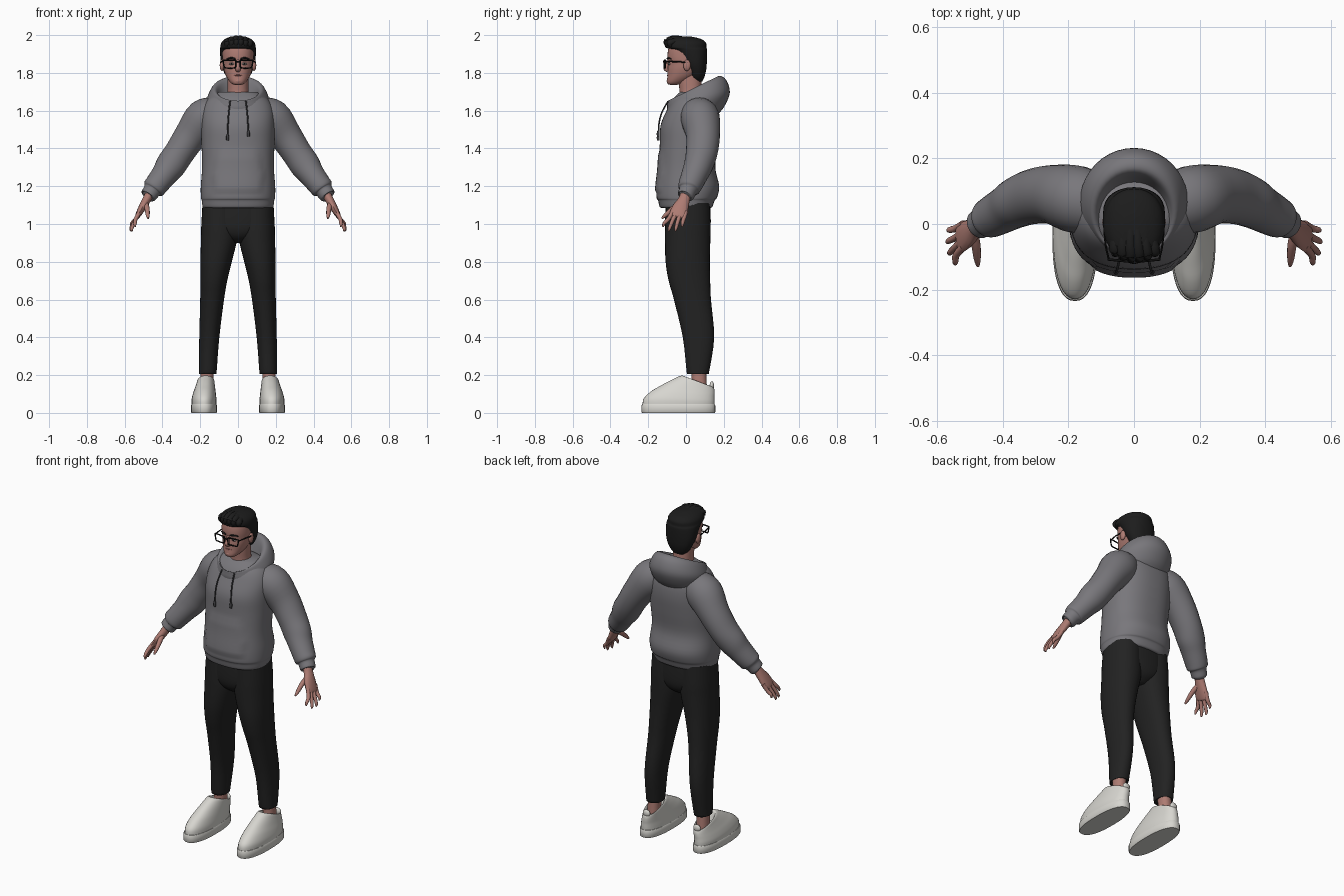
import bpy, bmesh, math
from mathutils import Vector


def material(name, rgb):
    m = bpy.data.materials.new(name)
    m.diffuse_color = (*rgb, 1)
    return m


GREY = material("hoodie grey", (0.19, 0.185, 0.2))
BLACK = material("trouser black", (0.016, 0.016, 0.016))
HAIR = material("hair black", (0.012, 0.012, 0.012))
SKIN = material("skin", (0.42, 0.2, 0.17))
LIP = material("lip", (0.3, 0.12, 0.11))
WHITE = material("shoe off white", (0.68, 0.67, 0.63))
FRAME = material("frame black", (0.006, 0.006, 0.006))
CORD = material("cord dark grey", (0.05, 0.05, 0.055))
EYE = material("eye white", (0.5, 0.47, 0.45))


def smooth_rows(rows, steps):
    """Catmull-Rom interpolation between rows of numbers."""
    out = []
    for i in range(len(rows) - 1):
        p0, p1, p2, p3 = (rows[min(max(j, 0), len(rows) - 1)] for j in range(i - 1, i + 3))
        for k in range(steps):
            t = k / steps
            out.append([0.5 * (2 * b + (c - a) * t + (2 * a - 5 * b + 4 * c - d) * t * t
                               + (3 * b - a - 3 * c + d) * t ** 3)
                        for a, b, c, d in zip(p0, p1, p2, p3)])
    return out + [list(rows[-1])]


def skin_rings(name, rings, mat, tweak=None):
    """Join rings of points into one closed smooth surface."""
    bm = bmesh.new()
    loops = [[bm.verts.new(tweak(p) if tweak else p) for p in r] for r in rings]
    n = len(loops[0])
    for a, b in zip(loops, loops[1:]):
        for i in range(n):
            bm.faces.new((a[i], a[(i + 1) % n], b[(i + 1) % n], b[i]))
    bm.faces.new(loops[0])
    bm.faces.new(loops[-1])
    bmesh.ops.recalc_face_normals(bm, faces=bm.faces)
    me = bpy.data.meshes.new(name)
    bm.to_mesh(me)
    bm.free()
    ob = bpy.data.objects.new(name, me)
    bpy.context.collection.objects.link(ob)
    me.materials.append(mat)
    me.shade_smooth()
    bpy.ops.object.select_all(action='DESELECT')
    ob.select_set(True)
    bpy.context.view_layer.objects.active = ob
    bpy.ops.object.shade_smooth_by_angle(angle=math.radians(50))
    return ob


def unit(i, n, power):
    a = 2 * math.pi * i / n
    c, s = math.cos(a), math.sin(a)
    return (math.copysign(abs(c) ** (2 / power), c), math.copysign(abs(s) ** (2 / power), s))


def stack(name, rows, mat, n=32, steps=4, power=2.2, side=1, tweak=None):
    """Stacked level rings: z, cx, cy, rx, ry, slope of z along y."""
    rings = []
    for z, cx, cy, rx, ry, tilt in smooth_rows([(*r, 0)[:6] for r in rows], steps):
        pts = [unit(i, n, power) for i in range(n)]
        rings.append([Vector((side * (cx + rx * u), cy + ry * v, z + tilt * ry * v)) for u, v in pts])
    return skin_rings(name, rings, mat, tweak)


def sweep(name, rows, mat, n=14, steps=4, side=1):
    """Limb along a path: x, y, z, radius across, radius thick."""
    rows = smooth_rows(rows, steps)
    pos = [Vector(r[:3]) for r in rows]
    rings = []
    for i, r in enumerate(rows):
        t = (pos[min(i + 1, len(pos) - 1)] - pos[max(i - 1, 0)]).normalized()
        ref = Vector((0, 1, 0)) if abs(t.y) < 0.85 else Vector((1, 0, 0))
        a = (ref - t * ref.dot(t)).normalized()
        b = t.cross(a)
        ring = []
        for k in range(n):
            u, v = unit(k, n, 2)
            p = pos[i] + a * r[3] * u + b * r[4] * v
            ring.append(Vector((side * p.x, p.y, p.z)))
        rings.append(ring)
    return skin_rings(name, rings, mat)


def blob(name, c, r, mat):
    """Small ellipsoid."""
    rows = [(c[2] - r[2] * math.cos(math.pi * k / 8), c[0], c[1],
             r[0] * max(math.sin(math.pi * k / 8), .02), r[1] * max(math.sin(math.pi * k / 8), .02))
            for k in range(9)]
    return stack(name, rows, mat, n=14, steps=1, power=2)


def pouch(p):
    """Raise the front pocket slightly out of the body."""
    if p.y < 0 and 1.17 < p.z < 1.37 and abs(p.x) < 0.13 - 0.3 * max(p.z - 1.27, 0):
        p.y -= 0.007
    return p


# Hoodie body with ribbed hem
stack("hoodie_body", [
    (1.085, 0, 0, .175, .13), (1.092, 0, 0, .187, .14), (1.125, 0, .002, .192, .15),
    (1.14, 0, .004, .196, .16), (1.2, 0, .01, .197, .166), (1.3, 0, .005, .19, .15),
    (1.42, 0, .015, .193, .154), (1.52, 0, .022, .195, .157), (1.6, 0, .035, .19, .138),
    (1.66, 0, .04, .16, .11), (1.7, 0, .04, .1, .07)], GREY, n=56, power=2.35, tweak=pouch)

# Hood lying round the neck, folded over at its rim
stack("hood", [
    (1.57, 0, .045, .14, .125, .1), (1.60, 0, .055, .155, .148, .15), (1.655, 0, .066, .165, .166, .25),
    (1.70, 0, .057, .148, .156, .4), (1.718, 0, .04, .128, .137, .48),
    (1.70, 0, .032, .108, .118, .5), (1.63, 0, .03, .085, .09, .3)], GREY, n=40, power=2)

# Neck and head
stack("neck", [(1.60, 0, .02, .09, .085), (1.64, 0, .022, .08, .078, .2), (1.69, 0, .025, .058, .06, .2),
               (1.75, 0, .022, .055, .06), (1.81, 0, .02, .055, .06)], SKIN)
stack("head", [
    (1.737, 0, -.065, .018, .02), (1.742, 0, -.06, .032, .037), (1.757, 0, -.045, .047, .056),
    (1.785, 0, -.02, .064, .078), (1.82, 0, -.002, .076, .095), (1.85, 0, .002, .08, .096),
    (1.89, 0, .002, .083, .1), (1.935, 0, .004, .08, .095), (1.965, 0, .005, .055, .07),
    (1.978, 0, .005, .02, .03)], SKIN)
sweep("nose", [(0, -.09, 1.87, .006, .007), (0, -.101, 1.84, .010, .011), (0, -.106, 1.823, .013, .014),
               (0, -.096, 1.81, .008, .012)], SKIN)
blob("upper_lip", (0, -.09, 1.787), (.024, .011, .005), LIP)
blob("lower_lip", (0, -.088, 1.779), (.02, .011, .005), LIP)
blob("chin", (0, -.083, 1.757), (.025, .02, .016), SKIN)

# Short hair with a swept quiff
stack("hair", [
    (1.755, 0, .065, .035, .022), (1.775, 0, .06, .058, .036), (1.81, 0, .056, .077, .05),
    (1.85, 0, .046, .09, .064), (1.89, 0, .035, .094, .077), (1.922, 0, .018, .095, .094),
    (1.935, 0, 0, .094, .108), (1.96, 0, -.003, .088, .108), (1.98, 0, -.012, .068, .09),
    (1.993, 0, -.025, .035, .05)], HAIR)
for k in range(6):
    x = -.06 + .024 * k
    h = .018 * (x / .06) ** 2
    sweep("hair_lock", [(x, -.098 + h, 1.94, .01, .012), (x + .004, -.102 + h, 1.968 - h / 2, .018, .016),
                        (x * .95, -.06, 1.982 - h, .018, .018), (x * .8, .01, 1.973 - h, .016, .014),
                        (x * .6, .06, 1.95 - h, .008, .008)], HAIR, n=10)

for s in (-1, 1):
    # Face details
    blob("ear", (s * .085, .005, 1.84), (.012, .02, .03), SKIN)
    blob("eye", (s * .034, -.089, 1.848), (.014, .006, .006), EYE)
    blob("iris", (s * .034, -.094, 1.848), (.005, .003, .005), FRAME)
    sweep("eyebrow", [(.014, -.098, 1.874, .004, .004), (.035, -.095, 1.879, .005, .005),
                      (.058, -.078, 1.873, .003, .003)], HAIR, side=s, n=8)

    # Glasses: rectangular rim and temple
    corners = [(.012, .866), (.07, .868), (.078, .862), (.073, .832), (.064, .826),
               (.022, .826), (.013, .833), (.012, .866)]
    sweep("glasses_rim", [(x, -.116 + x * .1, 1 + z, .0038, .0038) for x, z in corners],
          FRAME, n=8, steps=2, side=s)
    sweep("glasses_temple", [(.077, -.108, 1.86, .003, .004), (.087, -.06, 1.86, .003, .004),
                             (.092, .01, 1.855, .003, .004)], FRAME, n=8, side=s)

    # Sleeve with gathered cuff
    sweep("sleeve", [
        (.10, .055, 1.60, .085, .075), (.175, .075, 1.56, .103, .105), (.25, .09, 1.468, .09, .088),
        (.31, .083, 1.378, .084, .08), (.355, .066, 1.312, .077, .08), (.39, .046, 1.262, .07, .069),
        (.428, .025, 1.212, .064, .063), (.447, .014, 1.188, .058, .06), (.455, .01, 1.177, .047, .047),
        (.474, -.002, 1.15, .044, .043), (.477, -.004, 1.146, .034, .032)], GREY, n=26, side=s)

    # Hand
    sweep("palm", [(.455, .005, 1.18, .028, .024), (.483, -.01, 1.13, .031, .023), (.508, -.03, 1.085, .043, .02),
                   (.53, -.043, 1.045, .046, .014), (.534, -.046, 1.035, .036, .008)], SKIN, side=s)
    for y0, x1, y1, z1 in ((-.08, .545, -.122, .985), (-.056, .561, -.092, .962),
                           (-.032, .566, -.056, .962), (-.009, .563, -.02, .985)):
        sweep("finger", [(.52, y0 + .01, 1.065, .011, .012), (.542, (y0 * 2 + y1) / 3, 1.025, .011, .011),
                         (x1, y1 * .85 + y0 * .15, z1 + .018, .009, .009), (x1, y1, z1, .004, .004)],
              SKIN, n=10, side=s)
    sweep("thumb", [(.492, -.02, 1.115, .016, .015), (.482, -.065, 1.085, .014, .014),
                    (.478, -.105, 1.05, .011, .011), (.476, -.128, 1.03, .005, .005)], SKIN, n=10, side=s)

    # Trouser leg
    stack("trouser_leg", [
        (.213, .16, .063, .044, .056), (.22, .16, .063, .047, .06), (.4, .152, .066, .053, .083),
        (.6, .137, .034, .063, .098), (.7, .128, .018, .071, .11), (.8, .116, .009, .083, .117),
        (.92, .1, .009, .096, .12), (1.0, .098, .01, .096, .12), (1.11, .095, .01, .092, .115)], BLACK, side=s)

    # Ankle and shoe
    stack("ankle", [(.07, .165, .07, .038, .045), (.15, .165, .07, .035, .04), (.24, .162, .066, .035, .04)],
          SKIN, n=20, side=s)
    stack("shoe_sole", [(0, .18, -.04, .066, .192), (.004, .18, -.04, .069, .195), (.04, .18, -.04, .069, .195),
                        (.046, .18, -.04, .066, .192)], WHITE, n=40, steps=1, power=2.4, side=s)
    stack("shoe_upper", [
        (.042, .18, -.04, .066, .19), (.07, .18, -.036, .066, .187, -.04), (.1, .178, -.015, .061, .166, -.1),
        (.125, .175, .012, .055, .14, -.16), (.15, .172, .042, .049, .109, -.27),
        (.166, .17, .06, .045, .086, -.36), (.162, .17, .064, .038, .075, -.36),
        (.13, .168, .067, .034, .06, -.2)], WHITE, n=36, side=s)
    blob("heel_tab", (s * .17, .137, .145), (.024, .012, .022), WHITE)

    # Drawstring with tipped end
    end = 1.47 + .01 * s
    sweep("drawstring", [(.042, -.095, 1.65, .004, .004), (.049, -.128, 1.59, .004, .004),
                         (.053, -.143, 1.53, .004, .004), (.055, -.146, end, .004, .004)], CORD, n=8, side=s)
    sweep("drawstring_tip", [(.055, -.146, end + .015, .005, .005), (.055, -.147, end, .008, .008),
                             (.055, -.147, end - .018, .007, .007)], CORD, n=8, side=s)

sweep("glasses_bridge", [(-.014, -.115, 1.856, .004, .004), (0, -.118, 1.859, .004, .004),
                         (.014, -.115, 1.856, .004, .004)], FRAME, n=8)

# Trouser seat joining both legs
stack("trouser_seat", [(.9, 0, .01, .05, .06), (.93, 0, .01, .1, .1), (.97, 0, .01, .17, .118),
                       (1.03, 0, .01, .191, .121), (1.11, 0, .01, .187, .117)], BLACK)
